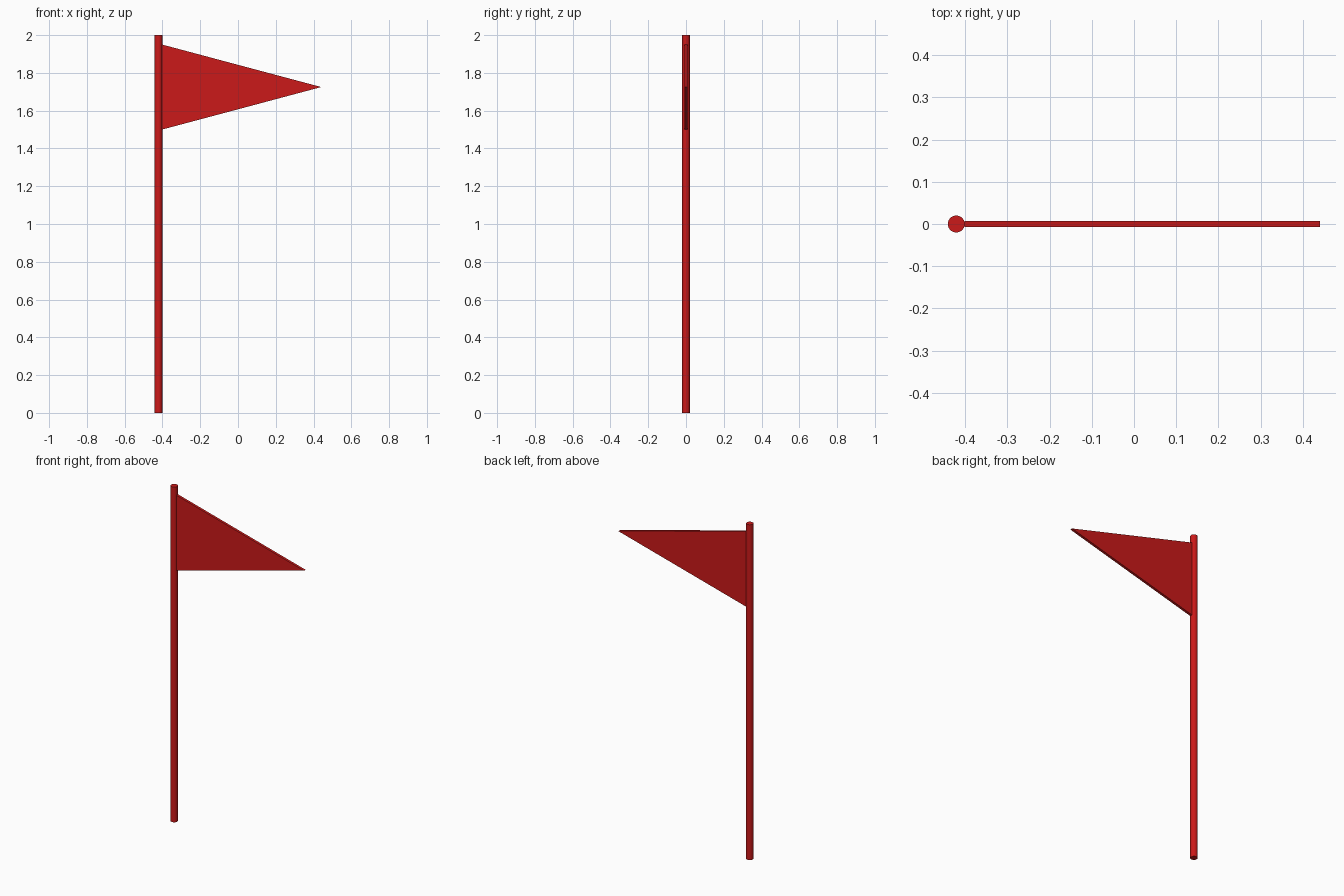
import bpy, bmesh
from mathutils import Vector

if "Cube" in bpy.data.objects:
    bpy.data.objects.remove(bpy.data.objects["Cube"])

red = bpy.data.materials.new("red")
red.diffuse_color = (0.6, 0.01, 0.01, 1)
red.use_nodes = True
red.node_tree.nodes["Principled BSDF"].inputs["Base Color"].default_value = red.diffuse_color

POLE_X, POLE_R, HEIGHT = -0.421, 0.02, 2.0
THICK = 0.015

# Upright pole
bpy.ops.mesh.primitive_cylinder_add(vertices=32, radius=POLE_R, depth=HEIGHT,
                                    location=(POLE_X, 0, HEIGHT / 2))
pole = bpy.context.object
pole.name = "pole"
pole.data.materials.append(red)
bpy.ops.object.shade_smooth_by_angle()

# Triangular pennant: a profile extruded through its thickness
profile = [(POLE_X + POLE_R - 0.001, 1.5), (0.441, 1.725), (POLE_X + POLE_R - 0.001, 1.95)]
bm = bmesh.new()
face = bm.faces.new([bm.verts.new((x, -THICK / 2, z)) for x, z in profile])
ext = bmesh.ops.extrude_face_region(bm, geom=[face])
bmesh.ops.translate(bm, vec=Vector((0, THICK, 0)),
                    verts=[g for g in ext["geom"] if isinstance(g, bmesh.types.BMVert)])
bmesh.ops.recalc_face_normals(bm, faces=bm.faces)
mesh = bpy.data.meshes.new("pennant")
bm.to_mesh(mesh)
bm.free()
mesh.materials.append(red)
pennant = bpy.data.objects.new("pennant", mesh)
bpy.context.collection.objects.link(pennant)
